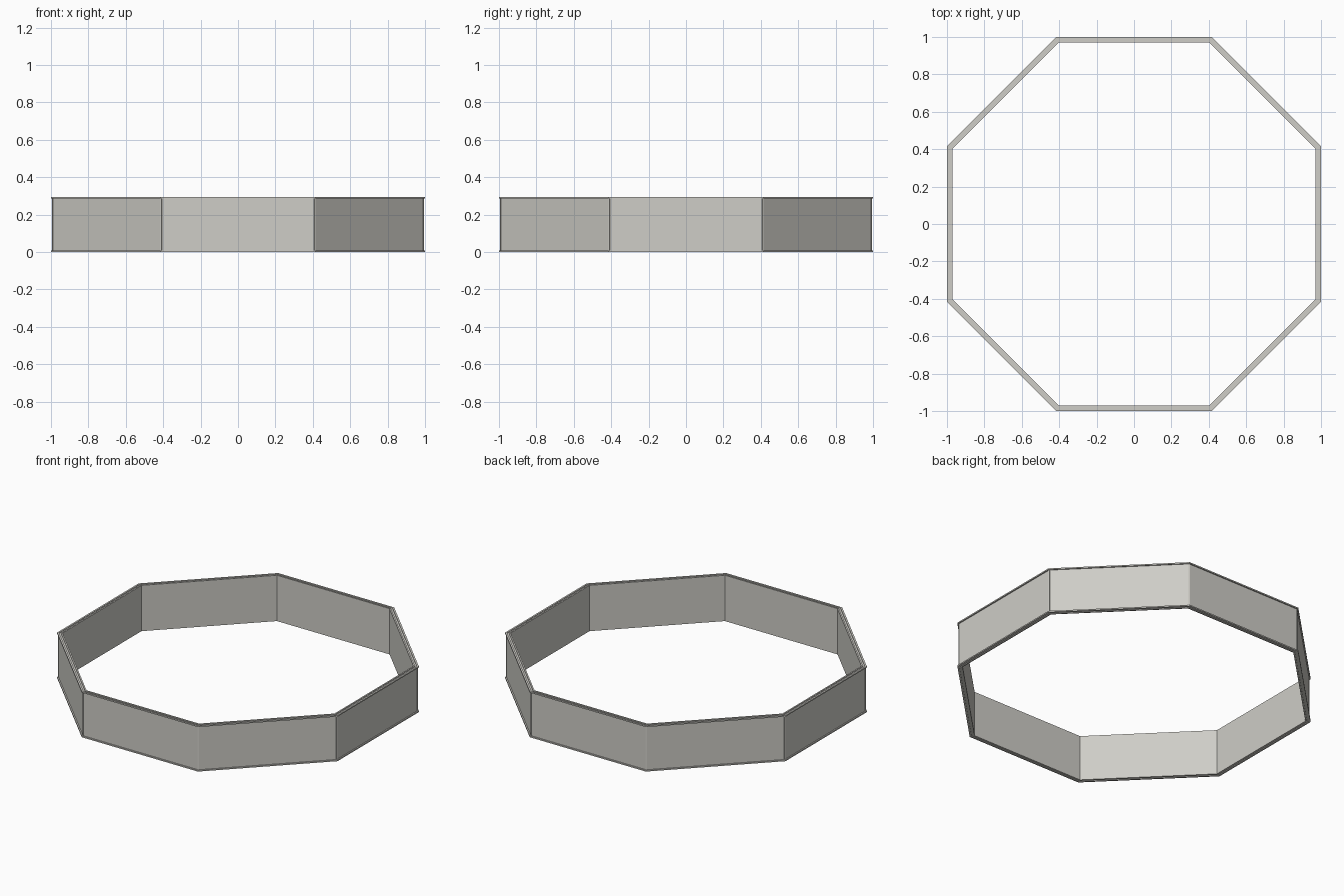
import bpy
import math

cube = bpy.data.objects.get("Cube")
if cube:
    bpy.data.objects.remove(cube)

SIDES = 8
HEIGHT = 0.295

grey = bpy.data.materials.new("warm light grey")
grey.use_nodes = True
colour = (0.62, 0.61, 0.57, 1)
grey.diffuse_color = colour
grey.node_tree.nodes["Principled BSDF"].inputs["Base Color"].default_value = colour


def octagon_ring(name, profile):
    """Sweep a closed (apothem, height) profile around the octagon."""
    verts, faces = [], []
    n = len(profile)
    for i in range(SIDES):
        a = math.tau * (i + 0.5) / SIDES
        for apothem, z in profile:
            r = apothem / math.cos(math.pi / SIDES)
            verts.append((r * math.cos(a), r * math.sin(a), z))
    for i in range(SIDES):
        k = (i + 1) % SIDES
        for j in range(n):
            m = (j + 1) % n
            faces.append((i * n + j, k * n + j, k * n + m, i * n + m))
    mesh = bpy.data.meshes.new(name)
    mesh.from_pydata(verts, [], faces)
    mesh.materials.append(grey)
    obj = bpy.data.objects.new(name, mesh)
    bpy.context.collection.objects.link(obj)
    return obj


# Wall with thin outward lips and a shallow groove in the top and bottom edges
INNER, WALL, LIP = 0.97, 0.992, 1.0
LIP_H, GROOVE = 0.008, 0.004
lower = [(INNER, 0), (0.979, 0), (0.979, GROOVE), (0.989, GROOVE),
         (0.989, 0), (LIP, 0), (LIP, LIP_H), (WALL, LIP_H)]
upper = [(a, HEIGHT - z) for a, z in reversed(lower)]
octagon_ring("octagonal_wall", lower + upper)

# Slim upright strip on each outer corner, between the lips
for i in range(SIDES):
    a = math.tau * (i + 0.5) / SIDES
    r = (WALL - 0.001) / math.cos(math.pi / SIDES)
    bpy.ops.mesh.primitive_cube_add(
        size=1, location=(r * math.cos(a), r * math.sin(a), HEIGHT / 2),
        rotation=(0, 0, a))
    strip = bpy.context.object
    strip.name = f"corner_strip_{i + 1}"
    strip.scale = (0.005, 0.008, HEIGHT - 2 * LIP_H)
    strip.data.materials.append(grey)
